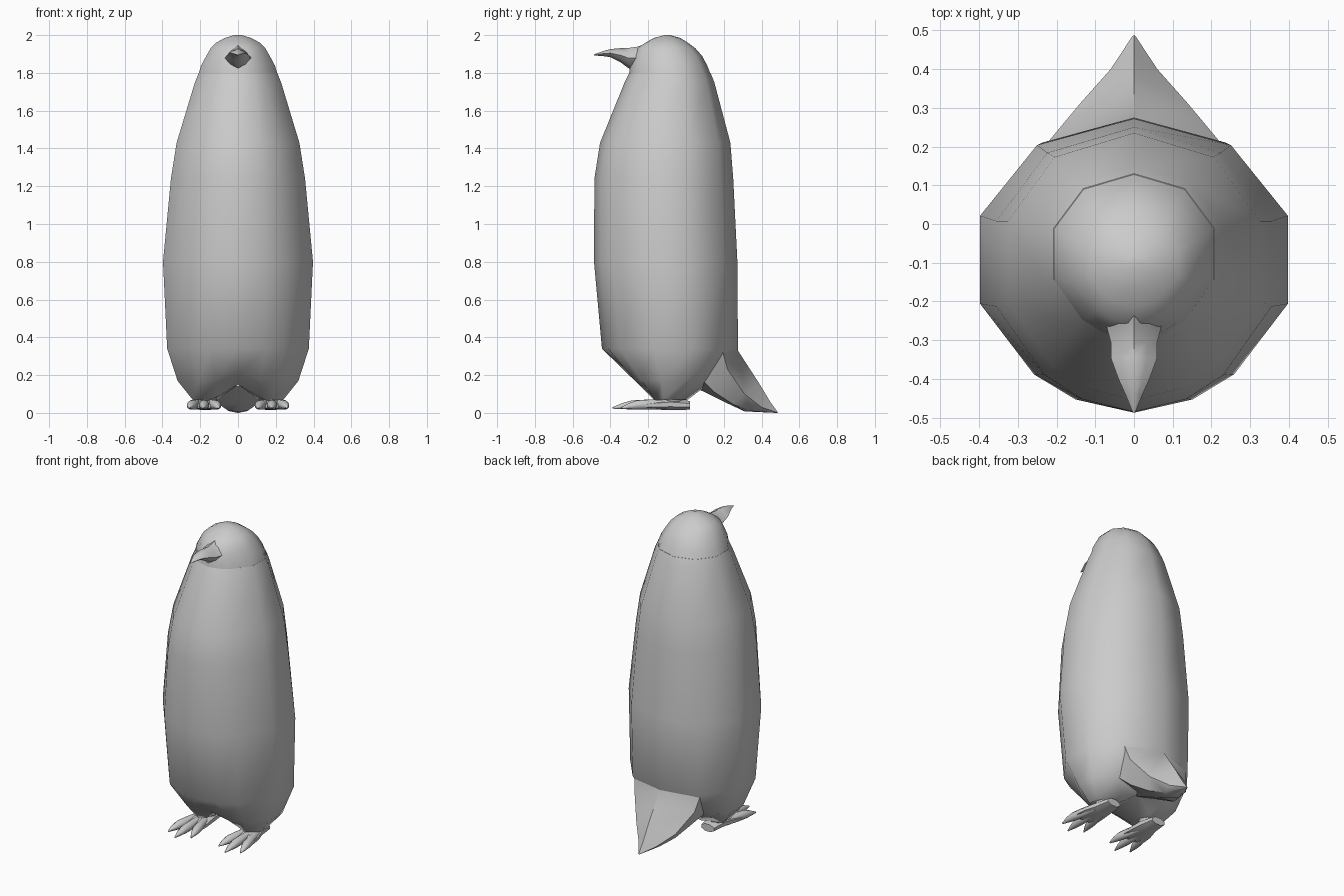
import bpy, bmesh, math

if "Cube" in bpy.data.objects:
    bpy.data.objects.remove(bpy.data.objects["Cube"])


def finish(name, bm, angle=50, mirror=False):
    bmesh.ops.recalc_face_normals(bm, faces=bm.faces)
    mesh = bpy.data.meshes.new(name)
    bm.to_mesh(mesh)
    bm.free()
    ob = bpy.data.objects.new(name, mesh)
    bpy.context.collection.objects.link(ob)
    bpy.ops.object.select_all(action='DESELECT')
    bpy.context.view_layer.objects.active = ob
    ob.select_set(True)
    bpy.ops.object.shade_smooth_by_angle(angle=math.radians(angle))
    if mirror:
        ob.modifiers.new("mirror", 'MIRROR')
    return ob


def skin(bm, rings, cap_start=True, cap_end=True):
    """Join rings of equal point count with quads."""
    loops = [[bm.verts.new(p) for p in r] for r in rings]
    n = len(loops[0])
    for a, b in zip(loops, loops[1:]):
        for i in range(n):
            j = (i + 1) % n
            bm.faces.new((a[i], a[j], b[j], b[i]))
    if cap_start:
        bm.faces.new(loops[0])
    if cap_end:
        bm.faces.new(loops[-1])
    return loops


def both_sides(half):
    """Close a half loop (front centre to back centre) by mirroring in x."""
    return half + [(-x, y, z) for x, y, z in reversed(half[1:-1])]


# 12-sided body cross-section: x fraction, y fraction from front to back
SECTION = [(0, 0), (.38, .045), (.65, .13), (1, .37), (1, .67), (.63, .91), (0, 1)]


def body_ring(z, hw, front, back):
    return both_sides([(fx * hw, front + fy * (back - front), z) for fx, fy in SECTION])


# Body, with two leg stubs and an arch between them
leg_ring = both_sides([(0, -.15, .15), (.11, -.16, .085), (.17, -.16, .06), (.24, -.12, .07),
                       (.24, -.04, .07), (.11, .01, .07), (0, .04, .15)])
low_ring = body_ring(.17, .32, -.29, .14)
low_ring[0] = (0, -.28, .20)
body_rings = [leg_ring, low_ring] + [body_ring(*r) for r in [
    (.34, .375, -.445, .275), (.80, .397, -.487, .272), (1.24, .355, -.485, .25),
    (1.43, .325, -.455, .235), (1.75, .228, -.325, .15), (1.80, .208, -.30, .13)]]
bm = bmesh.new()
v = skin(bm, body_rings, False, True)[0]
bm.faces.new((v[0], v[1], v[5], v[6]))
bm.faces.new(v[1:6])
bm.faces.new((v[0], v[6], v[7], v[11]))
bm.faces.new(v[7:12])
finish("body", bm)

# Head
bm = bmesh.new()
skin(bm, [body_ring(*r) for r in [
    (1.79, .210, -.302, .132), (1.84, .195, -.296, .112), (1.89, .168, -.28, .085),
    (1.93, .145, -.26, .05), (1.96, .115, -.215, .01), (1.985, .07, -.17, -.03),
    (2.0, .02, -.115, -.085)]])
finish("head", bm)

# Beak: y, half width, bottom z, top z, drop of the tip towards the point
bm = bmesh.new()
rings = []
for y, hw, lo, hi in [(-.19, .10, 1.81, 1.962), (-.26, .072, 1.82, 1.938), (-.305, .06, 1.825, 1.932),
                      (-.345, .06, 1.855, 1.931), (-.40, .04, 1.883, 1.926),
                      (-.44, .022, 1.889, 1.915), (-.487, .003, 1.892, 1.898)]:
    m = (lo + hi) / 2
    q = (hi - lo) * .3
    rings.append(both_sides([(0, y, lo), (hw * .6, y, m - q), (hw, y, m), (hw * .55, y, m + q), (0, y, hi)]))
skin(bm, rings)
finish("beak", bm)

# Tail: wedge flowing out of the back down to a point
bm = bmesh.new()
skin(bm, [both_sides(h) for h in [
    [(0, .265, .40), (.24, .19, .34), (.20, .09, .17), (0, .03, .14)],
    [(0, .275, .33), (.215, .22, .23), (.15, .15, .11), (0, .10, .11)],
    [(0, .385, .16), (.14, .31, .10), (.10, .25, .045), (0, .22, .05)],
    [(0, .445, .06), (.06, .40, .03), (.05, .345, .01), (0, .31, .008)],
    [(0, .487, .002), (.004, .485, .001), (.004, .483, 0), (0, .48, 0)]]])
finish("tail", bm, 40)


# Feet: palm plus three clawed toes, mirrored
def limb(bm, sections, sides=8):
    rings = []
    for x, y, z, hw, hh in sections:
        rings.append([(x + hw * math.cos(t), y, z + hh * math.sin(t))
                      for t in (2 * math.pi * (i + .5) / sides for i in range(sides))])
    skin(bm, rings)


bm = bmesh.new()
limb(bm, [(.17, .02, .04, .05, .025), (.17, -.08, .045, .065, .032),
          (.178, -.15, .042, .08, .027), (.18, -.21, .038, .085, .018), (.18, -.24, .036, .075, .01)])
for x0, x1, tip in [(.15, .10, -.34), (.18, .18, -.39), (.21, .26, -.345)]:
    y0 = -.10
    limb(bm, [(x0 + (x1 - x0) * t, y0 + (tip - y0) * t, z, hw, hh) for t, z, hw, hh in [
        (0, .045, .024, .026), (.4, .044, .027, .028), (.65, .042, .028, .026),
        (.82, .036, .02, .017), (1, .026, .004, .004)]])
finish("feet", bm, 60, mirror=True)

# Leg stubs joining the body to the feet
bm = bmesh.new()
limb_rings = [[(.17 + r * math.cos(t), -.07 + r * math.sin(t), z)
               for t in (2 * math.pi * i / 8 for i in range(8))] for z, r in [(.05, .05), (.13, .08)]]
skin(bm, limb_rings)
finish("leg", bm, mirror=True)
